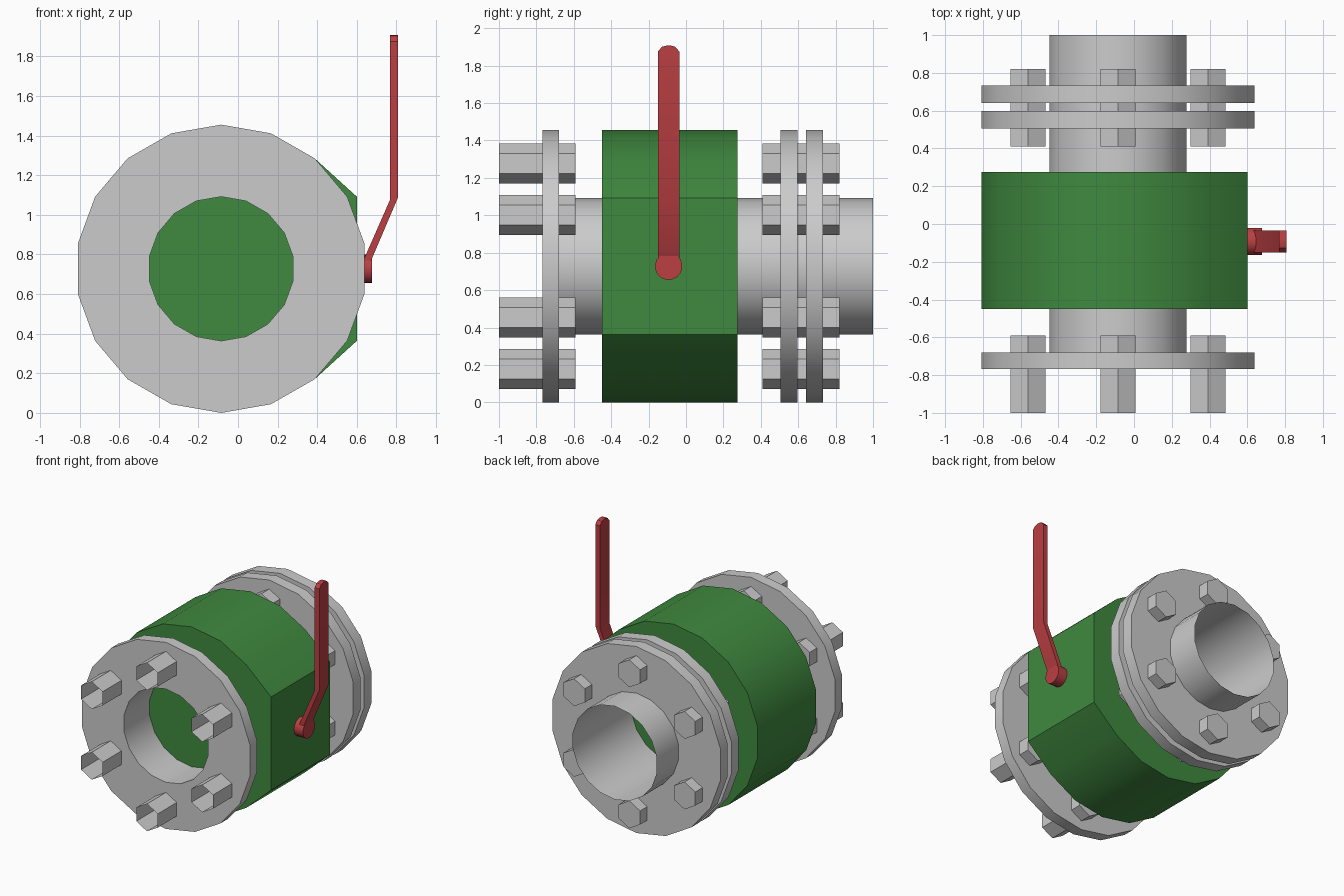
import bpy, bmesh
from math import cos, sin, radians, pi, sqrt

if "Cube" in bpy.data.objects:
    bpy.data.objects.remove(bpy.data.objects["Cube"])

CX, CZ, R_OUT, R_PIPE = -0.085, 0.7275, 0.7275, 0.364


def material(name, rgb):
    m = bpy.data.materials.new(name)
    m.diffuse_color = (*rgb, 1)
    m.use_nodes = True
    m.node_tree.nodes["Principled BSDF"].inputs["Base Color"].default_value = m.diffuse_color
    return m


GREEN = material("green_paint", (0.05, 0.25, 0.05))
RED = material("red_paint", (0.5, 0.05, 0.055))


def finish(name, bm, mat=None):
    bmesh.ops.recalc_face_normals(bm, faces=bm.faces)
    me = bpy.data.meshes.new(name)
    bm.to_mesh(me)
    bm.free()
    ob = bpy.data.objects.new(name, me)
    bpy.context.collection.objects.link(ob)
    if mat:
        me.materials.append(mat)
    bpy.ops.object.select_all(action='DESELECT')
    ob.select_set(True)
    bpy.context.view_layer.objects.active = ob
    bpy.ops.object.shade_smooth_by_angle(angle=radians(30))
    return ob


def ring(r, n=18, cx=CX, cz=CZ):
    # x, z outline with one corner pointing straight up
    sx = 1.01 if n == 18 else 1
    return [(cx + r * sx * cos(pi / 2 + 2 * pi * i / n),
             cz + r * sin(pi / 2 + 2 * pi * i / n)) for i in range(n)]


def loft(name, sections, mat=None, cap_start=False, cap_end=False):
    # sections: (outline, y) pairs bridged one after another
    bm = bmesh.new()
    loops = [[bm.verts.new((x, y, z)) for x, z in pts] for pts, y in sections]
    n = len(loops[0])
    for a, b in zip(loops, loops[1:]):
        for i in range(n):
            bm.faces.new((a[i], a[(i + 1) % n], b[(i + 1) % n], b[i]))
    if cap_start:
        bm.faces.new(loops[0])
    if cap_end:
        bm.faces.new(loops[-1])
    return finish(name, bm, mat)


# valve body: 18-sided drum squared off on the handle side
outline = [(0.6 if x > 0.45 else x, z) for x, z in ring(R_OUT)]
loft("valve_body", [(outline, -0.45), (outline, 0.275)], GREEN, True, True)

# thin-walled pipes
for name, y0, y1 in (("front_pipe", -0.767, -0.45), ("rear_pipe", 0.275, 1.0)):
    loft(name, [(ring(R_PIPE), y0), (ring(R_PIPE), y1)])

# flanges
for name, y0, y1 in (("front_flange", -0.767, -0.68),
                     ("rear_inner_flange", 0.506, 0.597),
                     ("rear_outer_flange", 0.641, 0.732)):
    loft(name, [(ring(R_PIPE), y0), (ring(R_OUT), y0),
                (ring(R_OUT), y1), (ring(R_PIPE), y1)])

# hexagonal bolts, hollow at the front end
for side, y0 in (("front", -1.0), ("rear", 0.41)):
    for k in range(6):
        a = pi / 2 + k * pi / 3
        hexa = ring(0.107, 6, CX + 0.55 * cos(a), CZ + 0.55 * sin(a))
        loft(f"{side}_bolt_{k + 1}", [(hexa, y0), (hexa, y0 + 0.41)], cap_end=True)

# handle hub
HY = -0.093
bm = bmesh.new()
bmesh.ops.create_cone(bm, cap_ends=True, segments=18, radius1=0.073,
                      radius2=0.073, depth=0.077)
for v in bm.verts:
    x, y, z = v.co
    v.co = (0.6385 + z, HY + x, CZ + y)
finish("handle_hub", bm, RED)

# bent lever with a rounded top, built as slices across its width
bm = bmesh.new()
slices = []
for t in (-1, -0.6, -0.2, 0.2, 0.6, 1):
    top = 1.875 + 0.033 * sqrt(1 - t * t)
    prof = [(0.655, 0.73), (0.807, 1.085), (0.807, top),
            (0.767, top), (0.767, 1.075), (0.62, 0.74)]
    slices.append([bm.verts.new((x, HY + 0.058 * t, z)) for x, z in prof])
for a, b in zip(slices, slices[1:]):
    for i in range(6):
        bm.faces.new((a[i], a[(i + 1) % 6], b[(i + 1) % 6], b[i]))
for s in (slices[0], slices[-1]):
    bm.faces.new((s[0], s[1], s[4], s[5]))
    bm.faces.new((s[1], s[2], s[3], s[4]))
finish("handle_lever", bm, RED)
